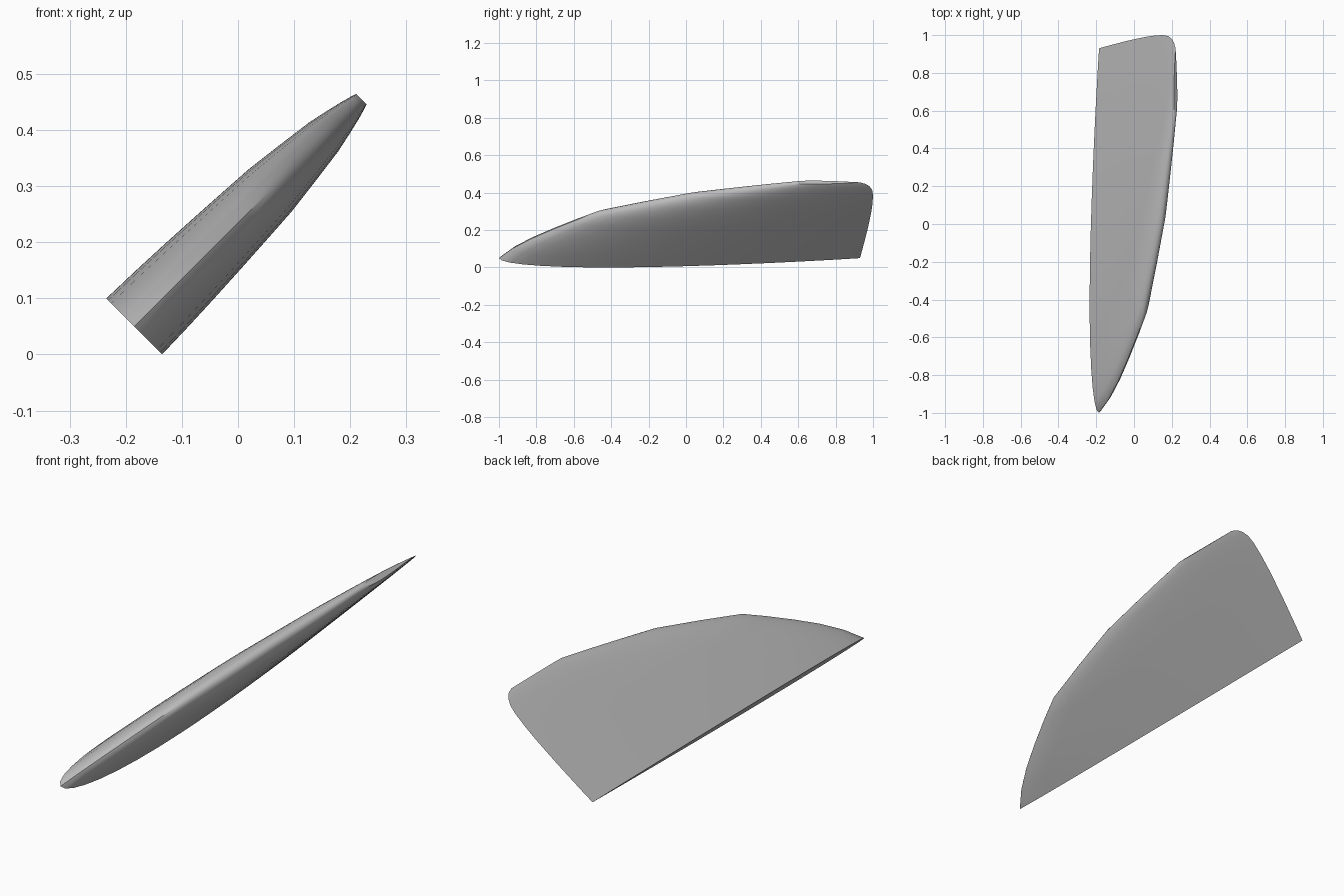
import bpy, bmesh, math
from mathutils import Vector

cube = bpy.data.objects.get("Cube")
if cube:
    bpy.data.objects.remove(cube, do_unlink=True)

# Fin stations from root to tip: rise, leading edge y, trailing edge y
STATIONS = [
    (0.0, -1.0, 0.93), (0.05, -0.93, 0.944), (0.1, -0.835, 0.957),
    (0.15, -0.72, 0.97), (0.2, -0.595, 0.981), (0.243, -0.48, 0.99),
    (0.29, -0.25, 0.997), (0.338, 0.0, 1.0), (0.365, 0.22, 0.995),
    (0.385, 0.39, 0.98), (0.397, 0.5, 0.96), (0.405, 0.57, 0.93),
]
ROOT = Vector((-0.185, 0, 0.05))
SPAN = Vector((1, 0, 1))                 # fin leans at 45 degrees
NORMAL = Vector((-1, 0, 1)).normalized()
STEPS = 18


def half_thickness(t):
    """Symmetric airfoil with a closed trailing edge, 7.3 % thick."""
    return 0.366 * (0.2969 * math.sqrt(t) - 0.126 * t - 0.3516 * t**2
                    + 0.2843 * t**3 - 0.1036 * t**4)


def section(rise, front, back):
    """Closed loop of points: upper side to the back, lower side forward."""
    chord = back - front
    upper = [(1 - math.cos(math.pi * i / STEPS)) / 2 for i in range(STEPS + 1)]
    path = [(t, 1) for t in upper] + [(t, -1) for t in upper[-2:0:-1]]
    points = []
    for t, side in path:
        p = ROOT + SPAN * rise + NORMAL * (side * chord * half_thickness(t))
        p.y = front + chord * t
        points.append(p)
    return points


# Loft the sections and close both ends
bm = bmesh.new()
rings = [[bm.verts.new(p) for p in section(*s)] for s in STATIONS]
for low, high in zip(rings, rings[1:]):
    for i in range(len(low)):
        j = (i + 1) % len(low)
        bm.faces.new((low[i], low[j], high[j], high[i]))
bm.faces.new(rings[0])
bm.faces.new(rings[-1])
bmesh.ops.recalc_face_normals(bm, faces=bm.faces)
mesh = bpy.data.meshes.new("fin")
bm.to_mesh(mesh)
bm.free()
fin = bpy.data.objects.new("fin", mesh)
bpy.context.collection.objects.link(fin)

# Plain grey surface
grey = bpy.data.materials.new("grey")
grey.use_nodes = True
grey.diffuse_color = (0.5, 0.5, 0.5, 1)
grey.node_tree.nodes["Principled BSDF"].inputs["Base Color"].default_value = (0.5, 0.5, 0.5, 1)
mesh.materials.append(grey)

# Smooth sides with crisp end caps and trailing edge
bpy.ops.object.select_all(action='DESELECT')
fin.select_set(True)
bpy.context.view_layer.objects.active = fin
bpy.ops.object.shade_smooth_by_angle(angle=math.radians(40))
